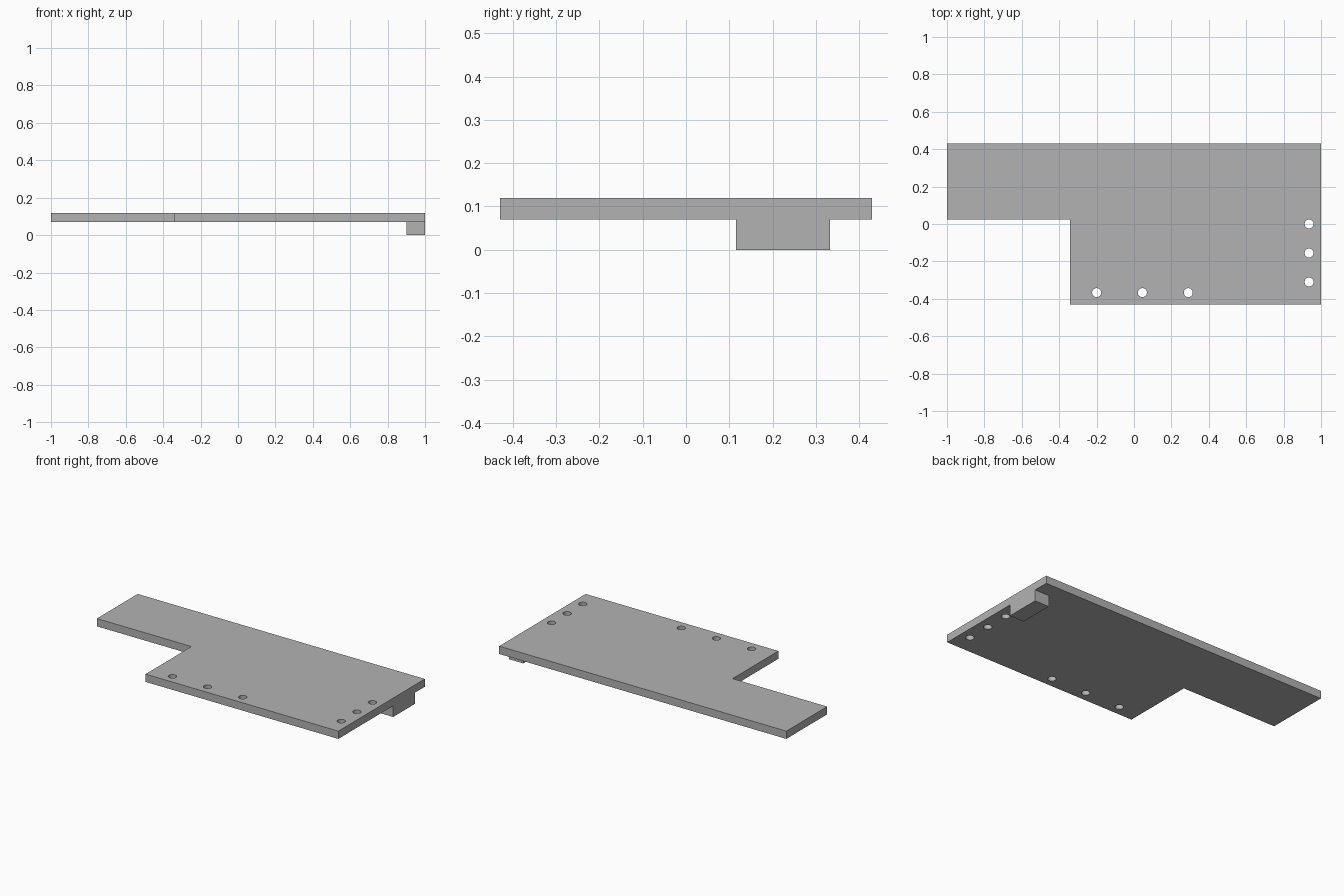
import bpy
import bmesh

if "Cube" in bpy.data.objects:
    bpy.data.objects.remove(bpy.data.objects["Cube"], do_unlink=True)

PLATE_BOTTOM, PLATE_TOP = 0.07, 0.119
HOLE_RADIUS = 0.024

grey = bpy.data.materials.new("plain grey")
grey.use_nodes = True
colour = (0.45, 0.45, 0.45, 1)
grey.diffuse_color = colour
grey.node_tree.nodes["Principled BSDF"].inputs["Base Color"].default_value = colour


def make_object(name, bm):
    mesh = bpy.data.meshes.new(name)
    bmesh.ops.recalc_face_normals(bm, faces=bm.faces)
    bm.to_mesh(mesh)
    bm.free()
    mesh.materials.append(grey)
    obj = bpy.data.objects.new(name, mesh)
    bpy.context.collection.objects.link(obj)
    return obj


def prism(name, outline, bottom, top):
    """Extrude a flat outline upwards."""
    bm = bmesh.new()
    base = bm.faces.new([bm.verts.new((x, y, bottom)) for x, y in outline])
    raised = bmesh.ops.extrude_face_region(bm, geom=[base])["geom"]
    verts = [v for v in raised if isinstance(v, bmesh.types.BMVert)]
    bmesh.ops.translate(bm, verts=verts, vec=(0, 0, top - bottom))
    return make_object(name, bm)


def combine(target, helper, operation):
    """Apply a boolean, then discard the helper."""
    helper.hide_render = True
    mod = target.modifiers.new(helper.name, "BOOLEAN")
    mod.object, mod.operation, mod.solver = helper, operation, "EXACT"
    bpy.context.view_layer.objects.active = target
    bpy.ops.object.modifier_apply(modifier=mod.name)
    bpy.data.objects.remove(helper, do_unlink=True)


# Notched plate
plate = prism("notched_plate",
              [(-1, 0.43), (-1, 0.025), (-0.342, 0.025),
               (-0.342, -0.43), (1, -0.43), (1, 0.43)],
              PLATE_BOTTOM, PLATE_TOP)

# Block under the left edge
block = prism("edge_block",
              [(0.9, 0.115), (1, 0.115), (1, 0.333), (0.9, 0.333)],
              0, PLATE_BOTTOM)
combine(plate, block, "UNION")

# Screw holes: one row along the front, one along the left side
holes = [(0.045 + i * 0.245, -0.367) for i in (-1, 0, 1)]
holes += [(0.936, -i * 0.155) for i in range(3)]
for x, y in holes:
    bm = bmesh.new()
    bmesh.ops.create_cone(bm, cap_ends=True, segments=32, radius1=HOLE_RADIUS,
                          radius2=HOLE_RADIUS, depth=0.1)
    bmesh.ops.translate(bm, verts=bm.verts,
                        vec=(x, y, (PLATE_BOTTOM + PLATE_TOP) / 2))
    combine(plate, make_object("hole_cutter", bm), "DIFFERENCE")

# Smooth hole walls, sharp plate edges
plate.select_set(True)
bpy.context.view_layer.objects.active = plate
bpy.ops.object.shade_smooth_by_angle()
